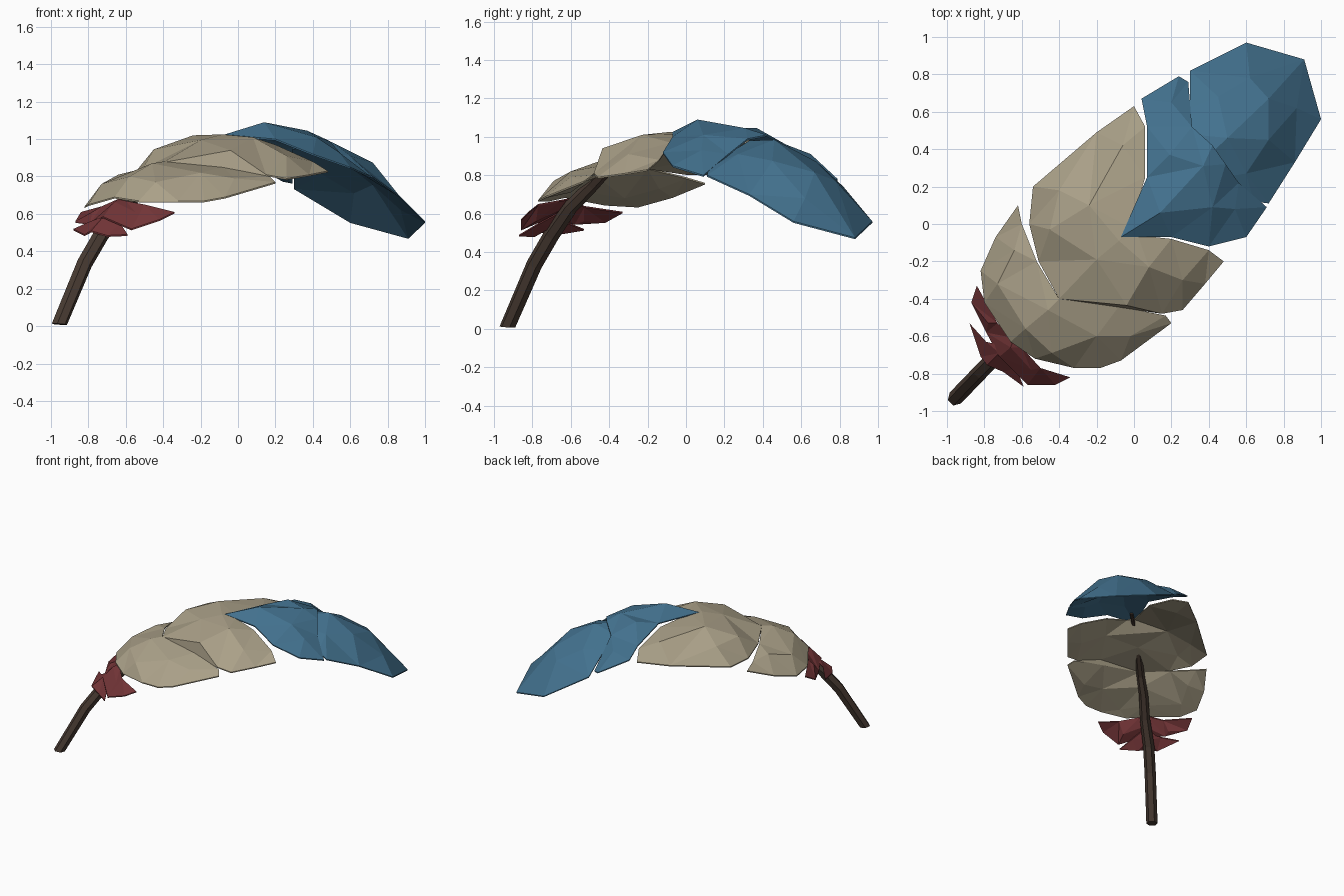
import bpy, bmesh, math
from mathutils import Vector
from mathutils.geometry import delaunay_2d_cdt


def material(name, rgb):
    m = bpy.data.materials.new(name)
    m.diffuse_color = (*rgb, 1)
    return m


CREAM = material("cream", (0.40, 0.35, 0.245))
BLUE = material("blue", (0.055, 0.165, 0.27))
RED = material("dark red", (0.17, 0.035, 0.038))
BROWN = material("dark brown", (0.065, 0.043, 0.032))


def finish(bm, name, mat):
    bmesh.ops.recalc_face_normals(bm, faces=bm.faces[:])
    me = bpy.data.meshes.new(name)
    bm.to_mesh(me)
    bm.free()
    me.materials.append(mat)
    ob = bpy.data.objects.new(name, me)
    bpy.context.collection.objects.link(ob)
    return ob


def vane(name, mat, rim, crown, edge=0.008, core=0.06):
    """Faceted puffy vane: plan outline (rim) plus raised inner points (crown)."""
    pts = [Vector(p) for p in rim + crown]
    n = len(rim)
    res = delaunay_2d_cdt([p.xy for p in pts], [], [list(range(n))], 1, 1e-5)
    source = [o[0] for o in res[3]]
    bm = bmesh.new()
    top = [bm.verts.new(p) for p in pts]
    low = [bm.verts.new(p - Vector((0, 0, edge if i < n else core)))
           for i, p in enumerate(pts)]
    for f in res[2]:
        ids = [source[i] for i in f]
        bm.faces.new([top[i] for i in ids])
        bm.faces.new([low[i] for i in reversed(ids)])
    for i in range(n):
        j = (i + 1) % n
        bm.faces.new((top[i], low[i], low[j], top[j]))
    return finish(bm, name, mat)


# Rounded blue tip
vane("feather_tip", BLUE,
     [(.30, .82, .74), (.30, .62, .88), (.29, .48, .95), (.36, .33, .98), (.48, .25, .93),
      (.64, .12, .84), (.72, .11, .80), (.86, .33, .70), (1.0, .56, .56), (.91, .88, .475),
      (.60, .97, .56)],
     [(.50, .46, .985), (.72, .67, .815), (.72, .45, .875), (.87, .62, .68),
      (.45, .68, .87), (.62, .78, .77), (.60, .27, .91)])

# Blue band with a pointed front
vane("feather_blue_band", BLUE,
     [(-.07, -.07, 1.025), (.20, -.07, 1.0), (.40, -.12, .92), (.60, -.07, .85),
      (.71, .09, .80), (.56, .22, .91), (.49, .32, .99), (.42, .42, 1.01), (.31, .52, .96),
      (.29, .76, .77), (.24, .79, .78), (.04, .67, .89), (.07, .52, .94), (.07, .25, 1.02)],
     [(.14, .06, 1.09), (.37, .31, 1.045), (.42, .09, 1.01), (.19, .37, 1.045),
      (.54, .08, .93), (.20, .65, .91)])

# Upper pair of cream lobes
vane("feather_upper_vane", CREAM,
     [(-.40, -.40, .875), (.15, -.48, .81), (.26, -.46, .79), (.38, -.32, .81),
      (.48, -.20, .83), (.40, -.14, .88), (.20, -.08, .97), (.02, -.06, 1.015),
      (-.02, -.02, 1.02), (.06, .25, .99), (.06, .52, .92), (0, .63, .87), (-.20, .49, .84),
      (-.54, .20, .81), (-.56, 0, .81), (-.51, -.20, .84)],
     [(-.20, -.19, .995), (-.08, -.09, 1.025), (-.45, -.03, .945), (-.04, -.435, .94),
      (-.24, .10, 1.02), (.08, -.23, 1.01), (-.06, .42, .97), (.26, -.30, .91),
      (-.40, .18, .93)], core=.08)

# Lower pair of cream lobes
vane("feather_lower_vane", CREAM,
     [(-.66, -.63, .69), (-.53, -.72, .67), (-.32, -.77, .67), (-.18, -.77, .67),
      (-.07, -.73, .69), (.20, -.53, .77), (.17, -.49, .80), (-.08, -.44, .85),
      (-.40, -.40, .88), (-.52, -.20, .84), (-.60, 0, .79), (-.62, .10, .76),
      (-.74, -.07, .69), (-.82, -.25, .64), (-.80, -.42, .65)],
     [(-.73, -.32, .76), (-.44, -.69, .77), (-.58, -.56, .80), (-.46, -.46, .87),
      (-.20, -.60, .82), (-.64, -.14, .81), (-.02, -.60, .79)], core=.08)

# Two tufts of red down wrapped over the quill
vane("down_upper", RED,
     [(-.72, -.71, .585), (-.57, -.86, .52), (-.42, -.86, .57), (-.34, -.82, .61),
      (-.50, -.77, .65), (-.60, -.66, .67), (-.64, -.61, .68), (-.73, -.53, .64),
      (-.84, -.33, .61), (-.87, -.42, .56), (-.79, -.58, .55)],
     [(-.66, -.66, .665), (-.55, -.78, .61), (-.78, -.53, .61)], core=.05)
vane("down_lower", RED,
     [(-.785, -.755, .51), (-.70, -.79, .485), (-.59, -.87, .49), (-.63, -.77, .55),
      (-.67, -.66, .61), (-.79, -.63, .56), (-.88, -.53, .52), (-.82, -.71, .49)],
     [(-.72, -.69, .585)], core=.05)

# Curved tapering quill running up into the vanes
path = [Vector(p) for p in ((-.955, -.93, .01), (-.82, -.79, .335), (-.73, -.70, .49),
        (-.61, -.60, .635), (-.50, -.485, .75), (-.40, -.40, .84), (-.20, -.20, .955),
        (.05, .03, 1.02))]
radii = [.042, .042, .042, .038, .034, .03, .024, .012]
side = Vector((1, -1, 0)).normalized()
bm = bmesh.new()
rings = []
for i, (p, r) in enumerate(zip(path, radii)):
    along = (path[min(i + 1, len(path) - 1)] - path[max(i - 1, 0)]).normalized()
    up = Vector((-.7, -.7, .1)).normalized() if i == 0 else side.cross(along).normalized()
    if i == 0:
        up.negate()
    if i and up.z < 0:
        up.negate()
    if i == 0:
        up.negate()
    rings.append([bm.verts.new(p + r * (side * math.cos(a) + up * math.sin(a)))
                  for a in (k * math.tau / 6 for k in range(6))])
for a, b in zip(rings, rings[1:]):
    for k in range(6):
        j = (k + 1) % 6
        bm.faces.new((a[k], a[j], b[j], b[k]))
bm.faces.new(rings[0])
bm.faces.new(rings[-1])
finish(bm, "quill", BROWN)
